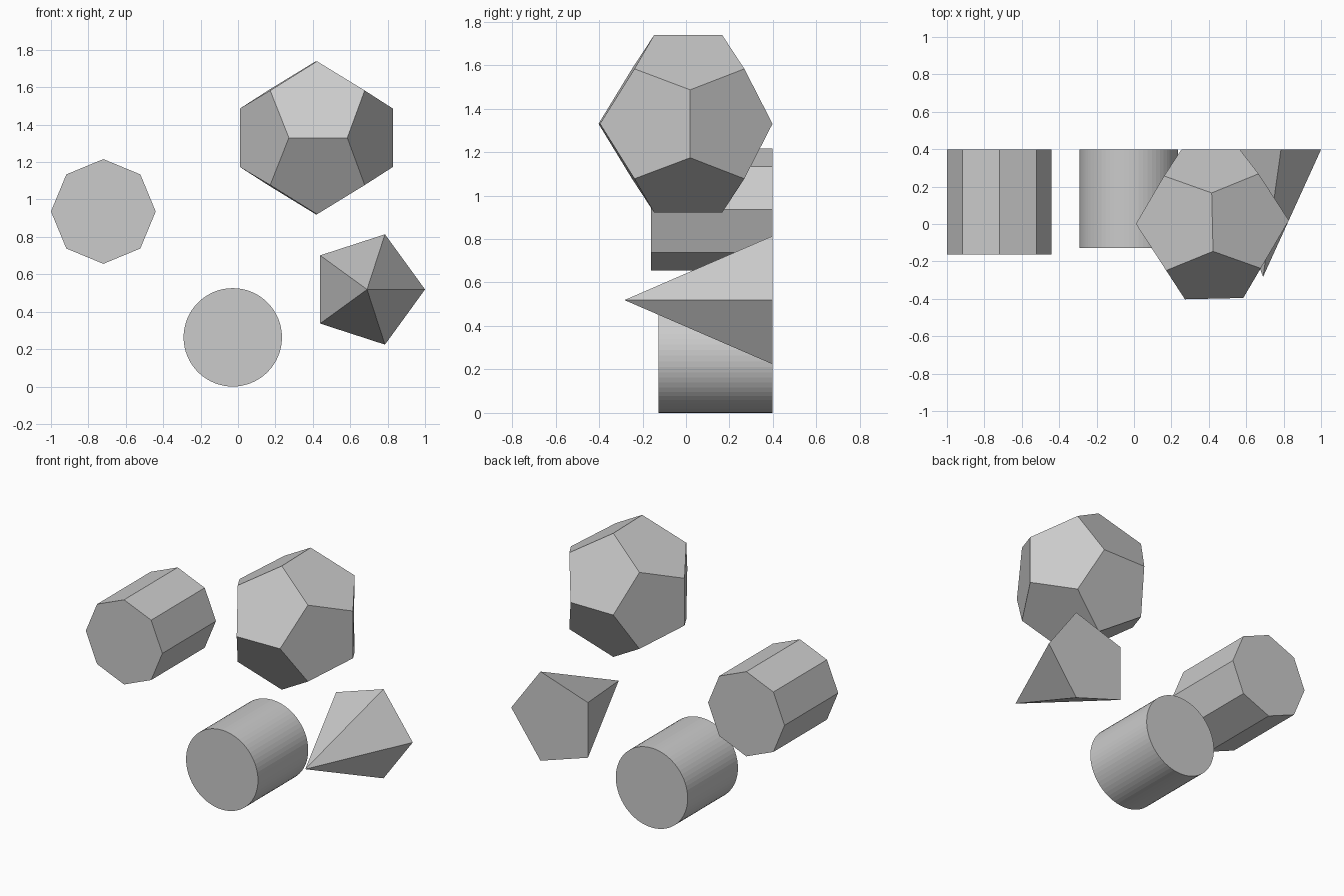
import bpy
import bmesh
from math import cos, sin, tau, radians, sqrt
from mathutils import Matrix, Vector

if "Cube" in bpy.data.objects:
    bpy.data.objects.remove(bpy.data.objects["Cube"])

BACK = 0.398  # all solids share this back plane


def finish(name, bm):
    bmesh.ops.recalc_face_normals(bm, faces=bm.faces)
    mesh = bpy.data.meshes.new(name)
    bm.to_mesh(mesh)
    bm.free()
    obj = bpy.data.objects.new(name, mesh)
    bpy.context.collection.objects.link(obj)
    return obj


def ring(bm, sides, x, z, radius, y):
    return [bm.verts.new((x + radius * cos(tau * i / sides), y,
                          z + radius * sin(tau * i / sides)))
            for i in range(sides)]


def prism(name, sides, x, z, radius, front):
    bm = bmesh.new()
    a = ring(bm, sides, x, z, radius, front)
    b = ring(bm, sides, x, z, radius, BACK)
    bm.faces.new(a)
    bm.faces.new(b)
    for i in range(sides):
        j = (i + 1) % sides
        bm.faces.new((a[i], a[j], b[j], b[i]))
    return finish(name, bm)


def pyramid(name, sides, x, z, radius, front):
    bm = bmesh.new()
    base = ring(bm, sides, x, z, radius, BACK)
    apex = bm.verts.new((x, front, z))
    bm.faces.new(base)
    for i in range(sides):
        bm.faces.new((base[i], base[(i + 1) % sides], apex))
    return finish(name, bm)


def dodecahedron(name, center, half, turn):
    phi = (1 + sqrt(5)) / 2
    s = half / phi
    bm = bmesh.new()
    # Cube corners plus one edge on each of the six sides
    pts = [(i, j, k) for i in (-1, 1) for j in (-1, 1) for k in (-1, 1)]
    for i in (-1, 1):
        for j in (-1, 1):
            a, b = i / phi, j * phi
            pts += [(0, a, b), (a, b, 0), (b, 0, a)]
    for p in pts:
        bm.verts.new(Vector(p) * s)
    bmesh.ops.convex_hull(bm, input=bm.verts)
    bmesh.ops.dissolve_limit(bm, angle_limit=radians(2),
                             verts=bm.verts, edges=bm.edges)
    bm.transform(Matrix.Translation(center) @ Matrix.Rotation(turn, 4, 'Z'))
    # Rear edge is pressed onto the shared back plane
    for v in bm.verts:
        v.co.y = min(v.co.y, BACK)
    return finish(name, bm)


prism("octagonal_prism", 8, -0.72, 0.936, 0.28, -0.162)
prism("cylinder", 64, -0.028, 0.263, 0.263, -0.127)
pyramid("pentagonal_pyramid", 5, 0.69, 0.519, 0.31, -0.283)
dodecahedron("dodecahedron", (0.419, 0.01, 1.33), 0.409, radians(1.3))
